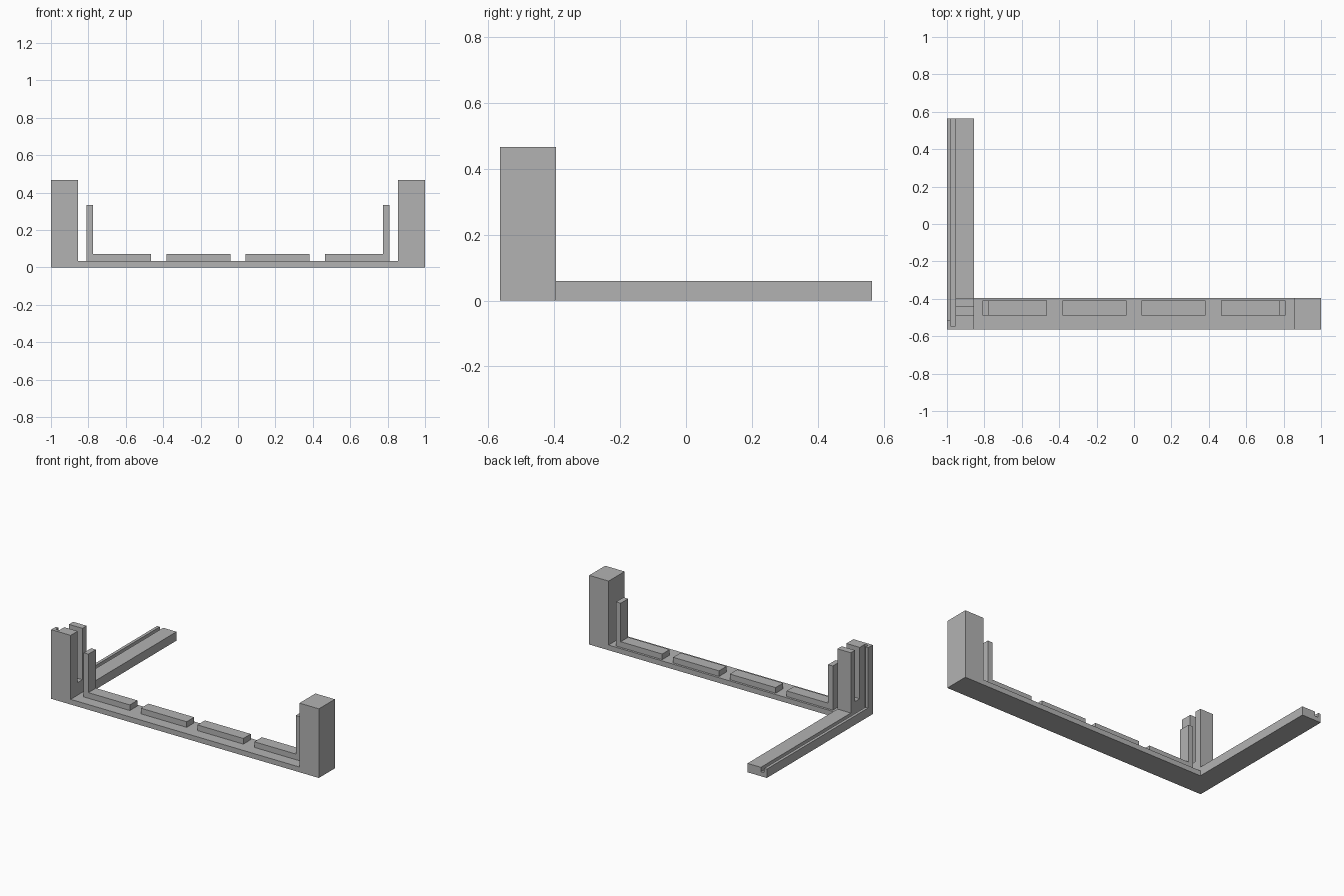
import bpy
import bmesh
from mathutils import Vector

cube = bpy.data.objects.get("Cube")
if cube:
    bpy.data.objects.remove(cube, do_unlink=True)

grey = bpy.data.materials.new("plain grey")
grey.use_nodes = True
COLOUR = (0.45, 0.45, 0.45, 1)
grey.diffuse_color = COLOUR
grey.node_tree.nodes["Principled BSDF"].inputs["Base Color"].default_value = COLOUR


def extrude(name, points, direction):
    """Make a solid by sweeping a flat outline along a vector."""
    bm = bmesh.new()
    face = bm.faces.new([bm.verts.new(p) for p in points])
    swept = bmesh.ops.extrude_face_region(bm, geom=[face])["geom"]
    verts = [v for v in swept if isinstance(v, bmesh.types.BMVert)]
    bmesh.ops.translate(bm, verts=verts, vec=Vector(direction))
    bmesh.ops.recalc_face_normals(bm, faces=bm.faces)
    mesh = bpy.data.meshes.new(name)
    bm.to_mesh(mesh)
    bm.free()
    mesh.materials.append(grey)
    obj = bpy.data.objects.new(name, mesh)
    bpy.context.collection.objects.link(obj)
    return obj


def along_y(name, profile, y0, y1):
    return extrude(name, [(x, y0, z) for x, z in profile], (0, y1 - y0, 0))


def rectangle(x0, x1, z0, z1):
    return [(x0, z0), (x1, z0), (x1, z1), (x0, z1)]


def cut(obj, x0, x1, y0, y1, z0):
    """Remove a box that is open at the top."""
    cutter = along_y("cutter", rectangle(x0, x1, z0, 1), y0, y1)
    cutter.hide_render = True
    mod = obj.modifiers.new("cut", "BOOLEAN")
    mod.operation = "DIFFERENCE"
    mod.solver = "EXACT"
    mod.object = cutter
    bpy.context.view_layer.update()
    graph = bpy.context.evaluated_depsgraph_get()
    mesh = bpy.data.meshes.new_from_object(obj.evaluated_get(graph))
    obj.modifiers.clear()
    obj.data = mesh
    bpy.data.objects.remove(cutter, do_unlink=True)


FRONT, BACK, END = -0.565, -0.395, 0.565
INNER, TALL, ARM, BASE = 0.855, 0.467, 0.06, 0.035

# Corner post and the long side arm, one L-shaped side profile
side = [(FRONT, 0), (END, 0), (END, ARM), (BACK, ARM), (BACK, TALL), (FRONT, TALL)]
arm = extrude("corner_post_and_side_arm", [(-1, y, z) for y, z in side],
              (1 - INNER, 0, 0))
# Groove along the arm, stepped-back outer wall and slot through the post
cut(arm, -0.98, -0.955, -0.545, 0.7, 0.03)
cut(arm, -1.1, -0.97, -0.515, -0.3, ARM)
cut(arm, -0.97, -0.8, -0.49, -0.44, 0.12)

# Front rail with the far post
along_y("front_rail_and_post",
        [(-INNER, 0), (1, 0), (1, TALL), (INNER, TALL), (INNER, BASE), (-INNER, BASE)],
        FRONT, BACK)

# Raised strips, the outer pair turning up into thin uprights
for side_name, s in (("right", -1), ("left", 1)):
    outer = [(0.465, BASE), (0.81, BASE), (0.81, 0.333), (0.775, 0.333),
             (0.775, 0.073), (0.465, 0.073)]
    along_y(side_name + "_upright_strip", [(s * x, z) for x, z in outer], -0.49, -0.41)
    inner = rectangle(0.04, 0.383, BASE, 0.073)
    along_y(side_name + "_inner_strip", [(s * x, z) for x, z in inner], -0.49, -0.41)
